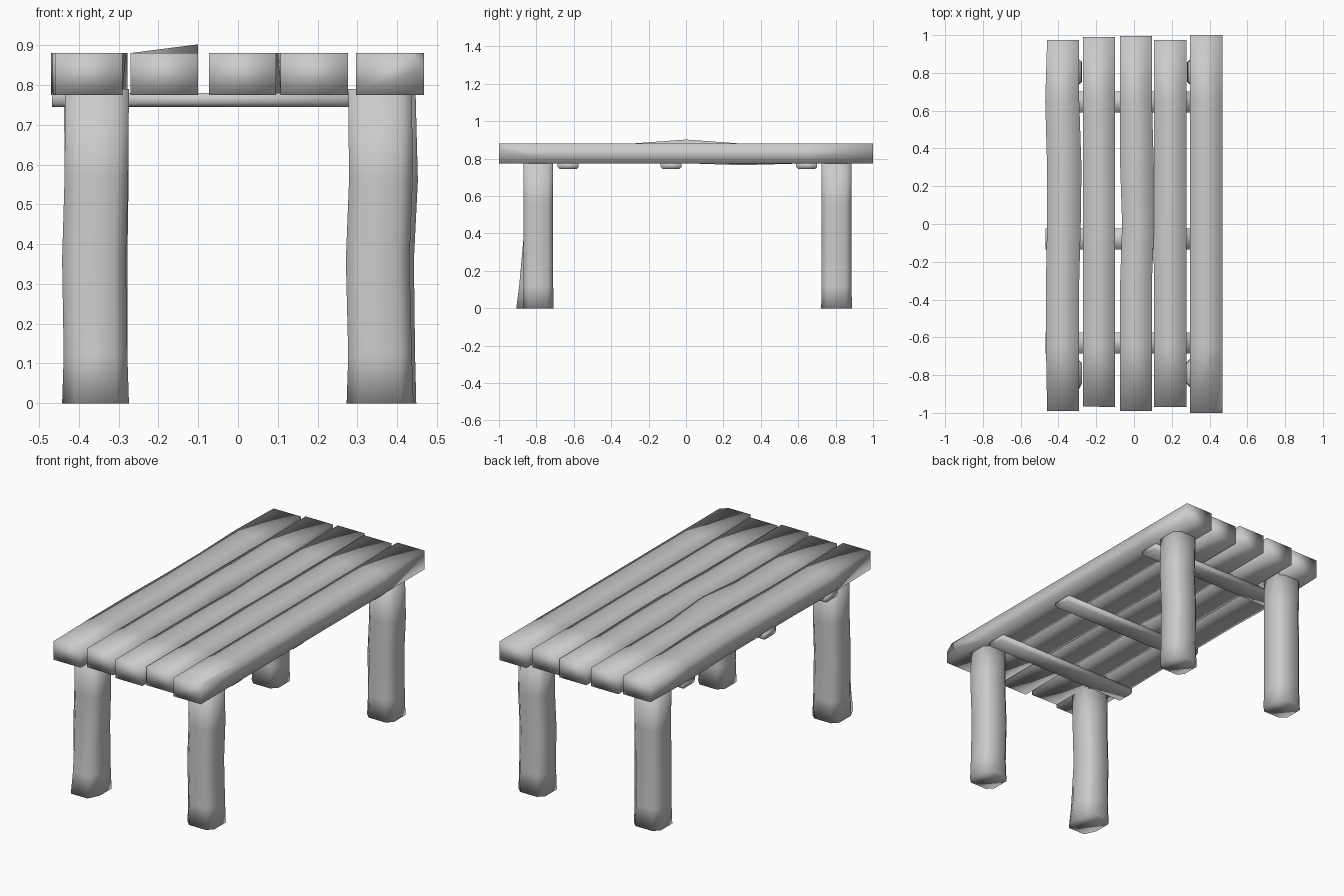
import bpy, bmesh
from mathutils import Vector

if "Cube" in bpy.data.objects:
    bpy.data.objects.remove(bpy.data.objects["Cube"])


def loft(name, rings, nudges=(), bevel_vert=None):
    """Skin a list of rings; nudges are (ring, corner, (dx, dy, dz))."""
    bm = bmesh.new()
    loops = [[bm.verts.new(p) for p in ring] for ring in rings]
    for r, c, d in nudges:
        loops[r][c].co += Vector(d)
    n = len(loops[0])
    for a, b in zip(loops, loops[1:]):
        for i in range(n):
            j = (i + 1) % n
            bm.faces.new((a[i], a[j], b[j], b[i]))
    bm.faces.new(loops[0][::-1])
    bm.faces.new(loops[-1])
    if bevel_vert:
        r, c = bevel_vert
        bmesh.ops.bevel(bm, geom=[loops[r][c]], offset=0.035, segments=1,
                        profile=0.5, affect='VERTICES')
    bmesh.ops.recalc_face_normals(bm, faces=bm.faces)
    for f in bm.faces:
        f.smooth = True
    mesh = bpy.data.meshes.new(name)
    bm.to_mesh(mesh)
    bm.free()
    obj = bpy.data.objects.new(name, mesh)
    bpy.context.collection.objects.link(obj)
    return obj


def plank(name, x0, x1, y0, y1, nudges=(), bevel_vert=None):
    # corners: 0 bottom left, 1 bottom right, 2 top right, 3 top left
    ys = (y0, -0.65, -0.3, 0.0, 0.3, 0.65, y1)
    rings = [[(x0, y, 0.775), (x1, y, 0.775), (x1, y, 0.88), (x0, y, 0.88)] for y in ys]
    return loft(name, rings, nudges, bevel_vert)


# table top planks with hand-hewn irregularities
plank("plank_1", -0.46, -0.29, -0.99, 0.975,
      [(1, 0, (-0.006, 0, 0)), (1, 3, (-0.006, 0, 0)), (5, 0, (-0.01, 0, 0)),
       (5, 3, (-0.01, 0, 0)), (4, 1, (0.012, 0, 0)), (4, 2, (0.012, 0, 0)),
       (2, 3, (-0.006, 0, 0)), (3, 2, (0.008, 0, 0))])
plank("plank_2", -0.27, -0.10, -0.97, 0.99,
      [(3, 2, (0, 0, 0.022)), (0, 0, (0, 0.005, 0)), (0, 3, (0, 0.005, 0))])
plank("plank_3", -0.073, 0.095, -0.99, 0.995,
      [(3, 2, (0.012, 0, 0)), (3, 1, (0.012, 0, 0)), (4, 2, (0.01, 0, 0)),
       (3, 3, (0.01, 0, 0)), (3, 0, (0.01, 0, 0)), (4, 0, (0, 0, -0.01))])
plank("plank_4", 0.107, 0.277, -0.97, 0.975, [(3, 3, (-0.008, 0, 0))])
plank("plank_5", 0.297, 0.468, -1.0, 1.0, bevel_vert=(0, 2))

# cross battens under the planks
for i, y in enumerate((-0.63, -0.08, 0.645)):
    prof = [(-0.045, 0.745), (0.045, 0.745), (0.056, 0.755),
            (0.056, 0.78), (-0.056, 0.78), (-0.056, 0.755)]
    loft(f"batten_{i + 1}", [[(x, y + a, z) for a, z in prof] for x in (-0.468, 0.435)])


def leg(name, cx, cy, shifts, nudges=()):
    # chamfered square post; shifts = x wobble per height
    h, k = 0.08, 0.05
    prof = [(-k, -h), (k, -h), (h, -k), (h, k), (k, h), (-k, h), (-h, k), (-h, -k)]
    zs = (0.0, 0.12, 0.36, 0.56, 0.79)
    rings = [[(cx + s + a * (1.05 if z == 0 else 1), cy + b * (1.03 if z == 0 else 1), z)
              for a, b in prof] for z, s in zip(zs, shifts)]
    return loft(name, rings, nudges)


# four rough posts
leg("front_left_leg", -0.358, -0.79, (0.0, 0.0, -0.004, 0.002, 0.004),
    [(0, 0, (0, -0.035, 0)), (0, 1, (0, -0.035, 0)),
     (1, 0, (0, -0.022, 0)), (1, 1, (0, -0.022, 0))])
leg("front_right_leg", 0.357, -0.79, (0.0, 0.0, -0.006, 0.002, 0.0))
leg("back_left_leg", -0.358, 0.805, (0.0, 0.0, 0.0, 0.003, 0.0))
leg("back_right_leg", 0.362, 0.805, (0.002, 0.003, 0.0, 0.01, 0.004))
